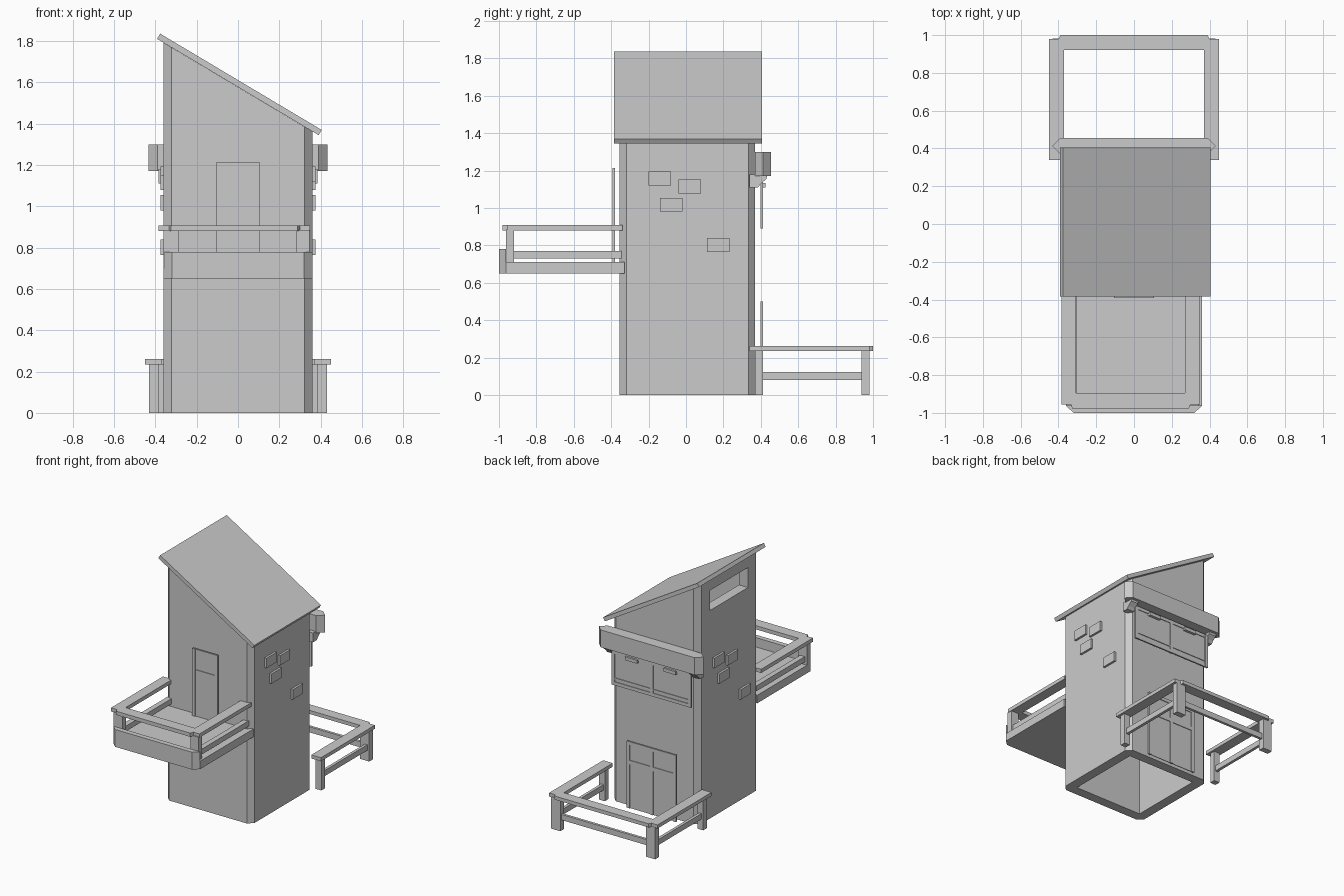
import bpy, bmesh

cube = bpy.data.objects.get("Cube")
if cube:
    bpy.data.objects.remove(cube, do_unlink=True)

grey = bpy.data.materials.new("plain_grey")
grey.use_nodes = True
grey.diffuse_color = (0.6, 0.6, 0.6, 1)
grey.node_tree.nodes["Principled BSDF"].inputs["Base Color"].default_value = (0.6, 0.6, 0.6, 1)


def prism(name, pts, lo, hi, axis="z"):
    """Extrude a 2D outline along an axis; hi may be a function of the outline point."""
    place = {"x": lambda a, b, c: (c, a, b),
             "y": lambda a, b, c: (a, c, b),
             "z": lambda a, b, c: (a, b, c)}[axis]
    bm = bmesh.new()
    top = hi if callable(hi) else (lambda a, b: hi)
    low = [bm.verts.new(place(a, b, lo)) for a, b in pts]
    high = [bm.verts.new(place(a, b, top(a, b))) for a, b in pts]
    bm.faces.new(low)
    bm.faces.new(high)
    n = len(pts)
    for i in range(n):
        j = (i + 1) % n
        bm.faces.new((low[i], low[j], high[j], high[i]))
    bmesh.ops.recalc_face_normals(bm, faces=bm.faces)
    mesh = bpy.data.meshes.new(name)
    bm.to_mesh(mesh)
    bm.free()
    mesh.materials.append(grey)
    obj = bpy.data.objects.new(name, mesh)
    bpy.context.scene.collection.objects.link(obj)
    return obj


def box(name, x0, x1, y0, y1, z0, z1):
    return prism(name, [(x0, y0), (x1, y0), (x1, y1), (x0, y1)], z0, z1)


def cut(obj, cutter):
    mod = obj.modifiers.new("cut", "BOOLEAN")
    mod.operation = "DIFFERENCE"
    mod.solver = "EXACT"
    mod.object = cutter
    bpy.context.view_layer.objects.active = obj
    bpy.ops.object.modifier_apply(modifier=mod.name)
    bpy.data.objects.remove(cutter, do_unlink=True)


def u_rail(name, cx, out, inn, start, side_end, end, inner_end, z0, z1):
    """U-shaped handrail with notched outer corners."""
    half = [(inn, inner_end), (inn, start), (out, start), (out, side_end),
            (out - 0.05, side_end), (out - 0.06, end)]
    pts = [(cx + x, y) for x, y in half] + [(cx - x, y) for x, y in reversed(half)]
    return prism(name, pts, z0, z1)


def frame(name, w, z0, z1, y0, y1, bars, stiles, t):
    """Flat frame with uprights, crossbars and a recessed panel."""
    box(name + "_panel", -w + t / 2, w - t / 2, min(y0, y1) + 0.002, max(y0, y1) - 0.006
        if y1 > 0 else max(y0, y1), z0, z1 - t / 2) if y1 > 0 else \
        box(name + "_panel", -w + t / 2, w - t / 2, y0 + 0.006, y1 - 0.002, z0, z1 - t / 2)
    for x in [-w + t / 2, w - t / 2] + stiles:
        box(name + "_upright", x - t / 2, x + t / 2, y0, y1, z0, z1)
    for a, b in bars + [(z1 - t, z1)]:
        box(name + "_crossbar", -w + t, w - t, y0 + 0.001, y1 - 0.001, a, b)


# Tower: chamfered hollow shaft with a sloping top and a slot window
def roof_line(x, y=0):
    return 1.577 - 0.596 * x


W, F, B, C = 0.36, -0.355, 0.37, 0.037
shaft = [(-W + C, F), (W - C, F), (W, F + C), (W, B - C),
         (W - C, B), (-W + C, B), (-W, B - C), (-W, F + C)]
tower = prism("tower", shaft, 0, roof_line)
I = 0.285
cut(tower, box("hollow_cutter", -I, I, F + 0.075, B - 0.075, -0.1, 2))
cut(tower, box("slot_cutter", -0.5, -0.2, -0.22, 0.23, 1.56, 1.71))

# Roof slab
prism("roof", [(-0.392, 1.811), (0.39, 1.345), (0.405, 1.37), (-0.377, 1.836)], -0.385, 0.405, "y")

# Raised bricks, repeated on the opposite wall turned half way round
for y, z in ((-0.14, 1.157), (0.02, 1.115), (-0.08, 1.017), (0.172, 0.802)):
    for s in (1, -1):
        a, b = sorted((s * 0.35, s * 0.376))
        box("brick", a, b, s * y - 0.06, s * y + 0.06, z - 0.037, z + 0.037)

# Balcony
prism("balcony_floor", [(-W, -0.33), (-W, -0.962), (-0.32, -0.999), (0.32, -0.999),
                        (W, -0.962), (W, -0.33)], 0.65, 0.71)
prism("balcony_lip", [(-W, -0.962), (-0.32, -1), (0.32, -1), (W, -0.962)], 0.65, 0.78)
u_rail("balcony_handrail", -0.018, 0.367, 0.288, -0.34, -0.955, -0.98, -0.895, 0.88, 0.908)
for x0, x1 in ((-0.36, -0.285), (0.28, 0.345)):
    box("balcony_post", x0, x1, -0.963, -0.92, 0.7, 0.885)
    mid = (x0 + x1) / 2
    box("balcony_mid_rail", mid - 0.02, mid + 0.02, -0.95, -0.345, 0.73, 0.77)

# Doors and wide rear window
frame("balcony_door", 0.105, 0.71, 1.215, -0.393, -0.379, [(1.02, 1.06)], [], 0.025)
frame("rear_double_door", 0.205, 0, 0.5, 0.398, 0.411, [(0.33, 0.36)], [0], 0.025)
frame("rear_window", 0.33, 0.89, 1.15, 0.398, 0.411, [(0.89, 0.915), (0.935, 0.945)], [0], 0.025)
for x in (-0.16, 0.16):
    box("window_tab", x - 0.05, x + 0.05, 0.4, 0.425, 1.11, 1.135)

# Rear awning with pointed ends and its brackets
prism("awning", [(-0.39, 0.37), (-0.433, 0.412), (-0.39, 0.455),
                 (0.39, 0.455), (0.433, 0.412), (0.39, 0.37)], 1.17, 1.3)
for x in (-0.355, 0.355):
    prism("awning_bracket", [(0.34, 1.18), (0.435, 1.18), (0.43, 1.155), (0.4, 1.13),
                             (0.385, 1.11), (0.34, 1.11)], x - 0.03, x + 0.03, "x")

# Rear fence
u_rail("fence_top_rail", 0, 0.45, 0.37, 0.34, 0.98, 1, 0.92, 0.235, 0.262)
box("fence_back_rail", -0.38, 0.38, 0.95, 0.97, 0.08, 0.122)
for s in (1, -1):
    def side(name, xi, xo, *rest):
        a, b = sorted((s * xi, s * xo))
        box(name, a, b, *rest)
    side("fence_corner_post", 0.355, 0.432, 0.938, 0.982, 0, 0.24)
    side("fence_wall_post", 0.385, 0.432, 0.37, 0.413, 0, 0.24)
    side("fence_side_rail", 0.395, 0.417, 0.38, 0.95, 0.08, 0.122)
